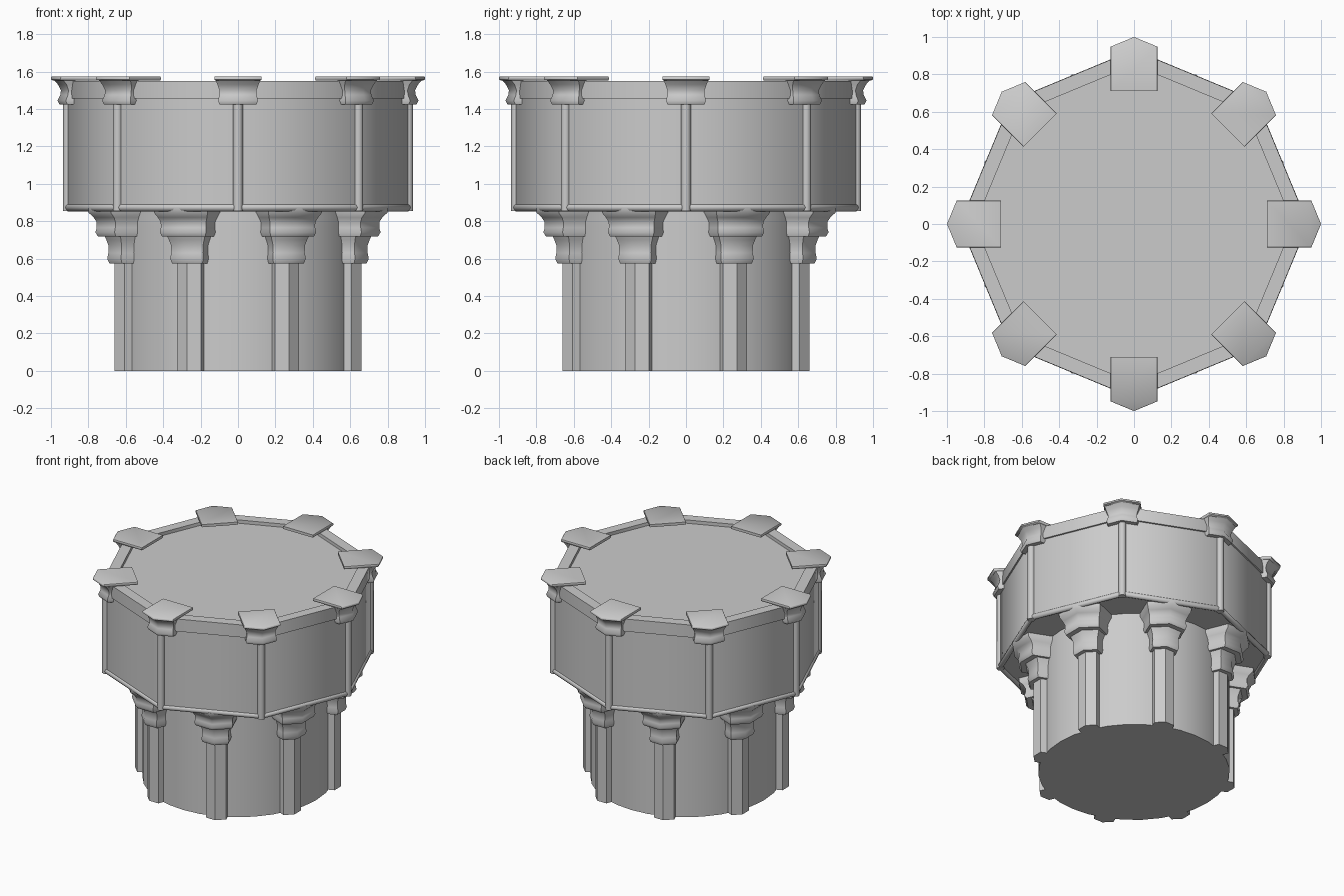
import bpy, bmesh, math
from mathutils import Vector

if "Cube" in bpy.data.objects:
    bpy.data.objects.remove(bpy.data.objects["Cube"])

stone = bpy.data.materials.new("grey_stone")
stone.use_nodes = True
GREY = (0.6, 0.6, 0.6, 1)
stone.diffuse_color = GREY
stone.node_tree.nodes["Principled BSDF"].inputs["Base Color"].default_value = GREY

SIDES = 8
STEP = math.tau / SIDES
NOSE = math.tan(STEP / 2)  # pointed fronts follow the octagon


def finish(name, bm, angle):
    bmesh.ops.recalc_face_normals(bm, faces=bm.faces)
    mesh = bpy.data.meshes.new(name)
    bm.to_mesh(mesh)
    bm.free()
    mesh.materials.append(stone)
    obj = bpy.data.objects.new(name, mesh)
    bpy.context.collection.objects.link(obj)
    bpy.ops.object.select_all(action='DESELECT')
    obj.select_set(True)
    bpy.context.view_layer.objects.active = obj
    bpy.ops.object.shade_smooth_by_angle(angle=math.radians(angle))
    return obj


def loft(bm, rings):
    loops = [[bm.verts.new(p) for p in ring] for ring in rings]
    for low, high in zip(loops, loops[1:]):
        for i in range(len(low)):
            j = (i + 1) % len(low)
            bm.faces.new((low[i], low[j], high[j], high[i]))
    bm.faces.new(loops[0])
    bm.faces.new(loops[-1])


def turned(name, profile, count, angle):
    """Solid of (radius, height) rings around the z axis."""
    bm = bmesh.new()
    loft(bm, [[Vector((r * math.cos(math.tau * k / count),
                       r * math.sin(math.tau * k / count), z))
               for k in range(count)] for r, z in profile])
    return finish(name, bm, angle)


def pointed(name, profile, back, turn, angle=50):
    """Five-sided shaft of (height, tip radius, half width) rings."""
    c, s = math.cos(turn), math.sin(turn)
    rings = []
    for z, tip, w in profile:
        side = tip - w * NOSE
        flat = ((back, -w), (side, -w), (tip, 0), (side, w), (back, w))
        rings.append([Vector((r * c - t * s, r * s + t * c, z)) for r, t in flat])
    bm = bmesh.new()
    loft(bm, rings)
    return finish(name, bm, angle)


def rounded_bar(name, paths, radius, closed=False):
    curve = bpy.data.curves.new(name, 'CURVE')
    curve.dimensions = '3D'
    curve.bevel_depth = radius
    curve.bevel_resolution = 2
    curve.use_fill_caps = True
    for path in paths:
        spline = curve.splines.new('POLY')
        spline.points.add(len(path) - 1)
        for point, co in zip(spline.points, path):
            point.co = (*co, 1)
        spline.use_cyclic_u = closed
    curve.materials.append(stone)
    obj = bpy.data.objects.new(name, curve)
    bpy.context.collection.objects.link(obj)


def corner(k, r, z):
    return (r * math.cos(k * STEP), r * math.sin(k * STEP), z)


# Round core and octagonal drum with a shallow recessed top
turned("core", [(0.65, 0), (0.65, 0.88)], 32, 30)
turned("drum", [(0.92, 0.87), (0.92, 1.455), (0.93, 1.457), (0.93, 1.55),
                (0.85, 1.55), (0.85, 1.525)], SIDES, 50)

# Rounded mouldings along the drum's corners and lower edge
rounded_bar("corner_ribs", [[corner(k, 0.91, 0.855), corner(k, 0.91, 1.45)]
                            for k in range(SIDES)], 0.026)
rounded_bar("lower_moulding", [[corner(k, 0.912, 0.873) for k in range(SIDES)]],
            0.02, True)

# Profiles of the pointed parts: height, tip radius, half width
SHAFT = [(0, 0.715, 0.07), (0.6, 0.715, 0.07)]
NECK = [(0.575, 0.745, 0.088), (0.6, 0.757, 0.096), (0.63, 0.75, 0.091),
        (0.67, 0.75, 0.092), (0.7, 0.762, 0.102), (0.722, 0.772, 0.11)]
HEAD = [(0.718, 0.81, 0.125), (0.74, 0.825, 0.133), (0.765, 0.818, 0.13),
        (0.795, 0.818, 0.131), (0.82, 0.835, 0.142), (0.845, 0.864, 0.155),
        (0.87, 0.866, 0.156)]
BRACKET = [(1.425, 0.955, 0.1), (1.445, 0.965, 0.107), (1.475, 0.95, 0.099),
           (1.5, 0.947, 0.099), (1.53, 0.962, 0.11), (1.556, 0.985, 0.12)]
PLATE = [(1.553, 0.992, 0.122), (1.558, 1.0, 0.126), (1.569, 1.0, 0.126),
         (1.573, 0.996, 0.124)]

for k in range(SIDES):
    # Columns stand below the middle of each drum side
    middle = (k + 0.5) * STEP
    pointed(f"column_shaft_{k + 1}", SHAFT, 0.6, middle, 30)
    pointed(f"column_neck_{k + 1}", NECK, 0.6, middle)
    pointed(f"column_head_{k + 1}", HEAD, 0.6, middle)
    # Brackets with flat plates cap each drum corner
    pointed(f"corner_bracket_{k + 1}", BRACKET, 0.87, k * STEP)
    pointed(f"corner_plate_{k + 1}", PLATE, 0.71, k * STEP)
